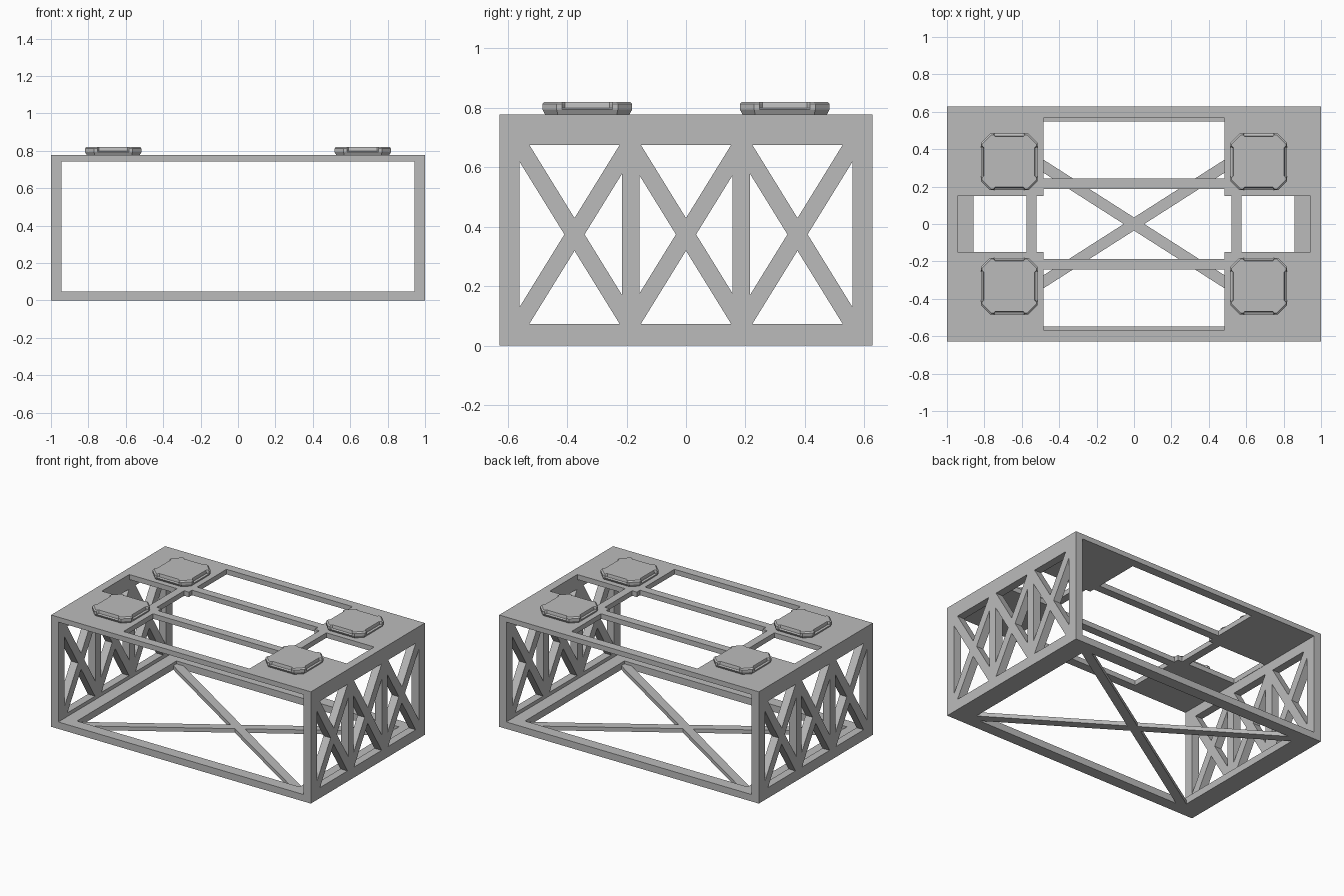
import bpy, bmesh
from mathutils import Vector

if "Cube" in bpy.data.objects:
    bpy.data.objects.remove(bpy.data.objects["Cube"], do_unlink=True)

HX, HY, H = 1.0, 0.627, 0.778      # half length, half depth, frame height
WALL, FLOOR, ROOF = 0.945, 0.048, 0.743

grey = bpy.data.materials.new("light grey")
grey.use_nodes = True
colour = (0.5, 0.5, 0.5, 1)
grey.diffuse_color = colour
grey.node_tree.nodes["Principled BSDF"].inputs["Base Color"].default_value = colour


def finish(name, bm):
    bmesh.ops.recalc_face_normals(bm, faces=bm.faces)
    mesh = bpy.data.meshes.new(name)
    bm.to_mesh(mesh)
    bm.free()
    mesh.materials.append(grey)
    obj = bpy.data.objects.new(name, mesh)
    bpy.context.collection.objects.link(obj)
    return obj


def prisms(name, outlines, axis, lo, hi):
    """Extrude flat outlines along an axis into one object."""
    bm = bmesh.new()
    for pts in outlines:
        place = (lambda a, b: (lo, a, b)) if axis == "x" else \
                (lambda a, b: (a, lo, b)) if axis == "y" else (lambda a, b: (a, b, lo))
        face = bm.faces.new([bm.verts.new(place(a, b)) for a, b in pts])
        out = bmesh.ops.extrude_face_region(bm, geom=[face])
        step = Vector([hi - lo if axis == k else 0 for k in "xyz"])
        bmesh.ops.translate(bm, vec=step, verts=[v for v in out["geom"]
                                                 if isinstance(v, bmesh.types.BMVert)])
    return finish(name, bm)


def rect(a0, a1, b0, b1):
    return [(a0, b0), (a1, b0), (a1, b1), (a0, b1)]


def cross_gaps(c, m, left, right, down, up, slope, gap):
    """Four triangles that leave a diagonal cross centred on (c, m)."""
    tris = []
    for edge in (left, right):
        s = 1 if edge > c else -1
        half = (abs(edge - c) - gap / slope) * slope
        tris.append([(c + s * gap / slope, m), (edge, m - half), (edge, m + half)])
    for edge in (down, up):
        s = 1 if edge > m else -1
        half = (abs(edge - m) - gap) / slope
        tris.append([(c, m + s * gap), (c - half, edge), (c + half, edge)])
    return tris


def cut(target, cutter):
    mod = target.modifiers.new("cut", "BOOLEAN")
    mod.operation, mod.solver, mod.object = "DIFFERENCE", "EXACT", cutter
    cutter.hide_render = True
    bpy.context.view_layer.objects.active = target
    bpy.ops.object.modifier_apply(modifier=mod.name)
    bpy.data.objects.remove(cutter, do_unlink=True)


# Frame block, hollowed from front to back
frame = prisms("frame", [rect(-HX, HX, -HY, HY)], "z", 0, H)
cut(frame, prisms("hollow", [rect(-WALL, WALL, FLOOR, ROOF)], "y", -1, 1))

# End walls: three braced bays each
bays = [(-0.375, -0.56, -0.215), (0, -0.156, 0.156), (0.375, 0.215, 0.56)]
gaps = []
for c, left, right in bays:
    gaps += cross_gaps(c, 0.374, left, right, 0.073, 0.675, 1.62, 0.055)
cut(frame, prisms("wall_gaps", gaps, "x", -1.2, 1.2))

# Floor: thin diagonal cross inside a rim
fx, fy = 0.857, 0.547
cut(frame, prisms("floor_gaps", cross_gaps(0, 0, -fx, fx, -fy, fy, fy / fx, 0.035),
                  "z", -0.2, 0.3))
cut(frame, prisms("floor_pocket", [rect(-fx, fx, -fy, fy)], "z", 0.028, 0.3))

# Roof: stepped middle opening, two long openings and two end openings
ox, oy, ix, iy = 0.52, 0.151, 0.485, 0.186
quarter = [(ox, oy), (ix, oy), (ix, iy)]
middle = (quarter + [(-x, y) for x, y in quarter[::-1]]
          + [(-x, -y) for x, y in quarter] + [(x, -y) for x, y in quarter[::-1]])
openings = [middle]
for s in (-1, 1):
    openings.append(rect(-ix, ix, *sorted((s * 0.243, s * 0.566))))
    openings.append(rect(*sorted((s * 0.575, s * 0.943)), -oy, oy))
cut(frame, prisms("roof_gaps", openings, "z", 0.6, 1.0))


# Mounting pads: chamfered blocks with a slot along each side
def pad(name, cx, cy):
    rings = [(H - 0.002, 0.141, 0.042, 0), (0.794, 0.151, 0.048, 0), (0.799, 0.151, 0.048, 0.012),
             (0.812, 0.151, 0.048, 0.014), (0.82, 0.145, 0.05, 0.01)]
    bm = bmesh.new()
    loops = []
    for z, r, ch, slot in rings:
        side = [(r, ch - r), (r, -0.085), (r - slot, -0.075),
                (r - slot, 0.075), (r, 0.085), (r, r - ch)]
        loop = []
        for _ in range(4):
            loop += [bm.verts.new((cx + x, cy + y, z)) for x, y in side]
            side = [(-y, x) for x, y in side]
        loops.append(loop)
    n = len(loops[0])
    for low, high in zip(loops, loops[1:]):
        for i in range(n):
            j = (i + 1) % n
            bm.faces.new((low[i], low[j], high[j], high[i]))
    bm.faces.new(loops[0][::-1])
    bm.faces.new(loops[-1])
    return finish(name, bm)


for sx, xname in ((-1, "right"), (1, "left")):
    for sy, yname in ((-1, "front"), (1, "back")):
        pad(f"{yname}_{xname}_pad", sx * 0.667, sy * 0.332)
